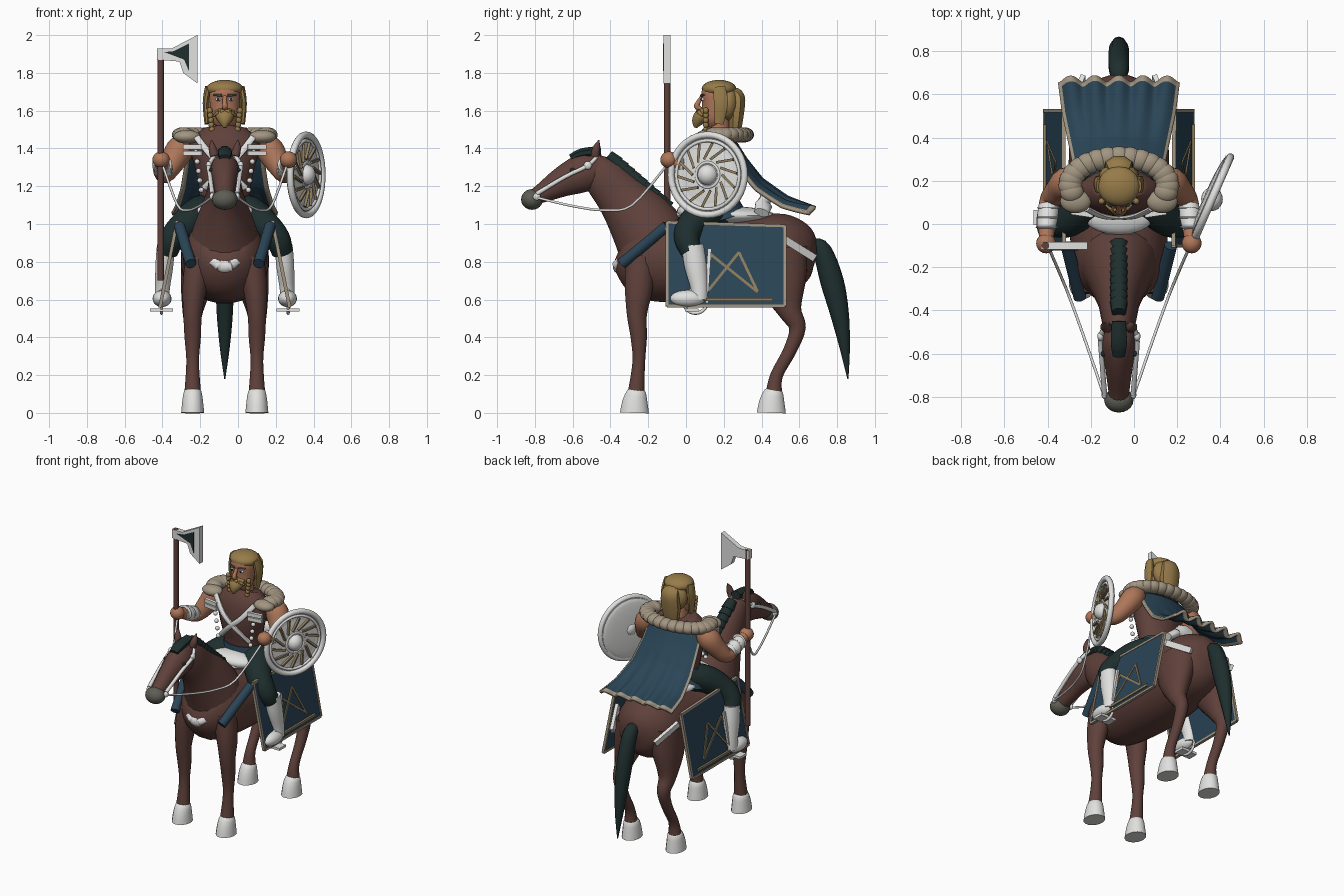
import bpy, bmesh
from math import sin, cos, pi, tau
from mathutils import Vector, Matrix

if "Cube" in bpy.data.objects:
    bpy.data.objects.remove(bpy.data.objects["Cube"])
CX = -0.07      # symmetry plane of horse and rider
made = []


def material(name, *rgb):
    m = bpy.data.materials.new(name)
    m.use_nodes = True
    m.diffuse_color = (*rgb, 1)
    m.node_tree.nodes["Principled BSDF"].inputs["Base Color"].default_value = (*rgb, 1)
    return m


BROWN = material("chestnut brown", .115, .052, .043)
BLUE = material("deep blue", .023, .059, .093)
DARK = material("dark green", .013, .028, .027)
WHITE = material("off white", .75, .75, .74)
BEIGE = material("beige trim", .36, .3, .22)
GOLD = material("golden hair", .31, .2, .068)
SKIN = material("tan skin", .42, .18, .1)
GREY = material("muzzle grey", .11, .11, .09)
BRASS = material("dull brass", .28, .21, .11)


def finish(bm, name, mat, mirror=False, extra=None):
    bmesh.ops.recalc_face_normals(bm, faces=bm.faces)
    me = bpy.data.meshes.new(name)
    bm.to_mesh(me)
    bm.free()
    me.materials.append(mat)
    if extra:
        me.materials.append(extra)
    ob = bpy.data.objects.new(name, me)
    ob.location.x = CX
    bpy.context.collection.objects.link(ob)
    if mirror:
        ob.modifiers.new("Mirror", 'MIRROR').use_clip = False
    made.append(ob)
    return ob


def tube(name, pts, mat, mirror=False, sides=16, steps=4):
    """Loft through rows of x, y, z, side radius, other radius."""
    rows = [Vector(p if len(p) == 5 else (*p, p[3])) for p in pts]
    path = []
    for i in range(len(rows) - 1):
        a, b, c, d = (rows[max(0, min(len(rows) - 1, i + k))] for k in (-1, 0, 1, 2))
        for s in range(steps):
            t = s / steps
            path.append(b + (c - a) * (t / 2) + (a * 2 - b * 5 + c * 4 - d) * (t * t / 2)
                        + (b * 3 - a - c * 3 + d) * (t ** 3 / 2))
    path.append(rows[-1])
    bm = bmesh.new()
    loops = []
    for i, p in enumerate(path):
        t = Vector((path[min(i + 1, len(path) - 1)] - path[max(i - 1, 0)])[:3]).normalized()
        ref = Vector((0, 1, 0)) if abs(t.x) > .9 else Vector((1, 0, 0))
        u = (ref - t * t.dot(ref)).normalized()
        v = t.cross(u)
        ang = [tau * (k + .5) / sides for k in range(sides)]
        loops.append([bm.verts.new(Vector(p[:3]) + u * cos(q) * max(p[3], .002)
                                   + v * sin(q) * max(p[4], .002)) for q in ang])
    for a, b in zip(loops, loops[1:]):
        for k in range(sides):
            bm.faces.new((a[k], a[k - 1], b[k - 1], b[k]))
    bm.faces.new(loops[0])
    bm.faces.new(loops[-1])
    return finish(bm, name, mat, mirror)


def bar(name, a, b, w, h, mat, mirror=False):
    return tube(name, [(*a, w, h), (*b, w, h)], mat, mirror, 4, 1)


def ball(name, c, r, mat, mirror=False, turn=Matrix()):
    bm = bmesh.new()
    bmesh.ops.create_uvsphere(bm, u_segments=20, v_segments=12, radius=1,
                              matrix=Matrix.Translation(c) @ turn @ Matrix.Diagonal((*r, 1)))
    return finish(bm, name, mat, mirror)


def plate(name, pts, depth, mat, mirror=False):
    bm = bmesh.new()
    f = bm.faces.new([bm.verts.new(p) for p in pts])
    ext = bmesh.ops.extrude_face_region(bm, geom=[f])
    bmesh.ops.translate(bm, vec=depth, verts=[e for e in ext["geom"] if isinstance(e, bmesh.types.BMVert)])
    return finish(bm, name, mat, mirror)


def ring(name, c, normal, big, small, mat):
    rot = Vector(normal).to_track_quat('Z', 'Y').to_euler()
    bpy.ops.mesh.primitive_torus_add(location=c, rotation=rot, major_radius=big, minor_radius=small,
                                     major_segments=40, minor_segments=12)
    ob = bpy.context.object
    ob.name = name
    ob.data.materials.append(mat)
    made.append(ob)


# Horse
tube("horse_body", [(0, -.355, .86, .04, .05), (0, -.325, .85, .13, .14), (0, -.22, .83, .205, .225),
                    (0, -.03, .81, .23, .23), (0, .18, .8, .235, .22), (0, .4, .83, .23, .22),
                    (0, .55, .85, .21, .205), (0, .65, .86, .13, .14), (0, .69, .86, .04, .05)], BROWN, sides=24)
tube("horse_neck", [(0, -.15, .83, .19, .19), (0, -.185, .93, .18, .195), (0, -.25, 1.03, .145, .175),
                    (0, -.35, 1.15, .1, .132), (0, -.44, 1.25, .08, .11), (0, -.5, 1.3, .06, .08)], BROWN, sides=20)
tube("horse_head", [(0, -.44, 1.32, .05, .05), (0, -.5, 1.285, .075, .095), (0, -.57, 1.26, .08, .1),
                    (0, -.66, 1.22, .065, .08), (0, -.75, 1.17, .052, .056), (0, -.81, 1.14, .045, .04)], BROWN)
ball("muzzle", (0, -.815, 1.13), (.068, .058, .055), GREY)
tube("horse_ear", [(.055, -.48, 1.36, .025), (.065, -.475, 1.4, .022), (.07, -.46, 1.445, .003)], BROWN, True, 8)
ball("horse_eye", (.072, -.6, 1.285), (.011, .014, .012), DARK, True)
tube("forelock", [(0, -.61, 1.35, .03, .02), (0, -.55, 1.375, .04, .028), (0, -.45, 1.385, .035, .03)], DARK, sides=8)
for i in range(9):      # mane in overlapping tufts
    t = i / 8
    y, z = -.385 + .27 * t, 1.345 - .235 * t
    tube(f"mane_tuft_{i}", [(0, y - .025, z + .02, .034, .03), (0, y + .025, z - .025, .044, .04)], DARK, sides=8)
tube("tail", [(0, .67, .89, .035), (0, .72, .86, .048, .05), (0, .772, .7, .05, .062), (0, .812, .53, .045, .05),
              (0, .84, .35, .028, .028), (0, .857, .18, .003)], DARK, sides=10)
tube("horse_front_leg", [(.13, -.24, .82, .08, .08), (.16, -.25, .66, .065, .075), (.17, -.26, .52, .05, .054),
                         (.17, -.25, .4, .044, .044), (.17, -.25, .27, .034, .034), (.17, -.265, .1, .045, .045)],
     BROWN, True)
tube("horse_hind_leg", [(.12, .48, .85, .11, .17), (.15, .51, .68, .085, .13), (.17, .55, .54, .055, .065),
                        (.17, .59, .45, .042, .045), (.17, .55, .33, .034, .036), (.17, .48, .2, .032, .034),
                        (.17, .465, .1, .045, .045)], BROWN, True)
for part, y in (("front", -.27), ("hind", .455)):
    tube(part + "_hoof", [(.17, y + .012, .13, .025, .03), (.17, y + .01, .115, .046, .05),
                          (.17, y, .06, .056, .068), (.17, y - .003, 0, .062, .078)], WHITE, True, steps=2)

# Caparison panels with trim and angular ornament
def on_panel(y, z, out=0):
    return (.25 + (1 - z) * .2 + out, y, z)


corners = [(-.1, 1.01), (.525, .99), (.525, .565), (-.1, .565)]
plate("side_cloth", [on_panel(y, z) for y, z in corners], (.01, 0, 0), BLUE, True)
for i in range(4):
    bar(f"cloth_trim_{i}", on_panel(*corners[i - 1], .005), on_panel(*corners[i], .005), .013, .011, BEIGE, True)
design = [(.12, .65), (.28, .85), (.38, .64), (.13, .84), (.1, .68)]
for i, (a, b) in enumerate(zip(design, design[1:])):
    bar(f"cloth_ornament_{i}", on_panel(*a, .011), on_panel(*b, .011), .006, .01, BRASS, True)
bar("cloth_rod", on_panel(.08, .6, .015), on_panel(.46, .6, .015), .01, .012, BRASS, True)
tube("breast_roll", [(.24, -.1, .99, .03), (.18, -.34, .79, .03)], BLUE, True, 12, 1)
tube("breast_crescent", [(-.065, -.355, .81, .025, .01), (-.035, -.36, .785, .028, .03),
                         (0, -.36, .775, .028, .036), (.035, -.36, .785, .028, .03),
                         (.065, -.355, .81, .025, .01)], WHITE, sides=10)
bar("rump_strap", (.235, .52, .92), (.165, .68, .82), .016, .028, WHITE, True)

# Saddle
ball("saddle_seat", (0, .2, 1.045), (.17, .27, .05), WHITE)
ball("saddle_front", (0, .04, 1.065), (.165, .09, .05), WHITE)
tube("saddle_back", [(-.13, .4, 1.06, .025, .04), (0, .42, 1.13, .03, .05), (.13, .4, 1.06, .025, .04)], WHITE)

# Bridle and reins
tube("cheek_strap", [(.066, -.79, 1.16, .013), (.078, -.64, 1.25, .012), (.084, -.52, 1.31, .012),
                     (.05, -.46, 1.37, .01)], WHITE, True, 8)
ball("bridle_stud", (.085, -.52, 1.31), (.015, .022, .022), WHITE, True)
ball("bit_ring", (.067, -.79, 1.145), (.014, .02, .02), WHITE, True)
tube("rein", [(.07, -.79, 1.14, .007), (.135, -.6, 1.095, .007), (.195, -.43, 1.073, .007),
              (.25, -.285, 1.1, .007), (.325, -.11, 1.3, .007)], WHITE, True, 8)

# Rider body
tube("rider_tunic", [(0, .17, 1.04, .15, .11), (0, .16, 1.16, .135, .1), (0, .15, 1.3, .16, .115),
                     (0, .16, 1.42, .19, .11), (0, .18, 1.5, .12, .08)], BROWN, sides=20)
tube("blue_sash", [(0, .19, 1.02, .19, .14), (0, .17, 1.09, .16, .125), (0, .165, 1.15, .145, .112)], BLUE, steps=2)
tube("chest_strap", [(.15, .07, 1.46, .018, .012), (.07, .035, 1.36, .018, .012), (-.02, .035, 1.28, .018, .012),
                     (-.11, .07, 1.19, .018, .012)], WHITE, True, 8)
for i in range(2):
    bar(f"shoulder_buckle_{i}", (.12, .04, 1.375 + .032 * i), (.22, .055, 1.375 + .032 * i), .016, .018, WHITE, True)
for i in range(5):
    ball(f"tunic_stud_{i}", (.125 + .007 * i, .06, 1.18 + .05 * i), (.014, .014, .014), WHITE, True)
tube("arm", [(.2, .2, 1.44, .055), (.24, .19, 1.39, .074), (.28, .155, 1.32, .063), (.317, .11, 1.265, .05),
             (.33, .04, 1.285, .045), (.336, -.07, 1.335, .034)], SKIN, True)
tube("bracer", [(.325, .085, 1.275, .047), (.33, .03, 1.295, .049), (.337, -.03, 1.32, .041)], WHITE, True, steps=2)
for i in range(3):
    ball(f"bracer_band_{i}", (.326 + .003 * i, .075 - .045 * i, 1.28 + .018 * i), (.053, .01, .051), WHITE, True)
ball("hand", (.337, -.09, 1.34), (.046, .046, .044), SKIN, True)
tube("trouser_leg", [(.07, .19, 1.08, .09), (.145, .1, 1.05, .09), (.22, .025, .985, .08), (.28, .005, .92, .068),
                     (.305, .03, .85, .056)], DARK, True)
tube("boot_shaft", [(.312, .035, .885, .048, .06), (.32, .05, .78, .048, .06), (.33, .07, .66, .04, .046),
                    (.332, .07, .6, .04, .045)], WHITE, True)
ball("boot_foot", (.332, .01, .605), (.05, .095, .045), WHITE, True)
bar("stirrup_strap", (.31, .125, .87), (.34, .11, .64), .01, .014, WHITE, True)
for s in (-1, 1):
    ring(f"stirrup_{s}", (CX + .335 * s, .05, .59), (1, 0, 0), .062, .009, WHITE)
bar("stirrup_tread", (.275, .03, .545), (.395, .03, .545), .05, .012, WHITE, True)

# Rider head
tube("neck", [(0, .18, 1.45, .06), (0, .17, 1.58, .055)], SKIN, steps=1)
tube("face", [(0, .15, 1.51, .04, .04), (0, .15, 1.55, .07, .065), (0, .155, 1.63, .08, .072),
              (0, .158, 1.7, .08, .076), (0, .165, 1.74, .05, .05)], SKIN)
ball("hair_cap", (0, .175, 1.715), (.098, .092, .048), GOLD)
ball("hair_back", (0, .225, 1.64), (.092, .055, .095), GOLD)
tube("hair_side", [(.088, .175, 1.725, .018, .035), (.102, .185, 1.64, .016, .04), (.095, .175, 1.53, .013, .025)],
     GOLD, True, 8)
tube("ponytail", [(0, .24, 1.7, .045, .03), (0, .27, 1.67, .065, .045), (0, .267, 1.58, .07, .042),
                  (0, .26, 1.5, .055, .035)], GOLD, sides=8)
for i in range(5):
    ball(f"braid_knot_{i}", (.08 - .003 * i, .105, 1.6 - .025 * i), (.015, .015, .017), GOLD, True)
tube("beard", [(0, .115, 1.6, .055, .025), (0, .08, 1.57, .05, .038), (0, .06, 1.54, .032, .03),
               (0, .05, 1.51, .008)], GOLD, sides=10)
tube("moustache", [(.001, .065, 1.598, .011), (.03, .068, 1.592, .012), (.06, .088, 1.572, .005)], GOLD, True, 8)
tube("nose", [(0, .085, 1.675, .011), (0, .066, 1.645, .013), (0, .057, 1.622, .016), (0, .08, 1.608, .012)],
     SKIN, sides=8)
ball("eye", (.034, .09, 1.66), (.016, .01, .009), WHITE, True)
ball("pupil", (.034, .081, 1.66), (.007, .004, .007), DARK, True)
tube("eyebrow", [(.015, .08, 1.68, .007), (.06, .096, 1.684, .005)], GREY, True, 6, 1)

# Fur collar with larger tufts at its open ends
for i in range(17):
    q = pi * (-.08 + 1.16 * i / 16)
    ball(f"collar_fur_{i}", (.225 * cos(q), .18 + .13 * sin(q), 1.472), (.055, .05, .04), BEIGE)
ball("collar_end", (.2, .105, 1.462), (.072, .055, .036), BEIGE, True)

# Cape: folds deepen towards the hem, border faces take the trim colour
drape = [(.25, 1.45, .2), (.315, 1.345, .21), (.4, 1.235, .23), (.53, 1.135, .26), (.67, 1.07, .28)]


def cape_point(u, v):
    k = min(int(v * 4), 3)
    y, z, w = Vector(drape[k]).lerp(Vector(drape[k + 1]), v * 4 - k)
    wave = .016 * v ** 3 * cos(u * 5 * pi)
    return (u * w, y + wave - .06 * u * u * (1 - v), z + wave - .2 * u * u * v * (1 - v))


bm = bmesh.new()
NU, NV = 60, 24
grid = [[bm.verts.new(cape_point(2 * i / NU - 1, j / NV)) for i in range(NU + 1)] for j in range(NV + 1)]
for j in range(NV):
    for i in range(NU):
        f = bm.faces.new((grid[j][i], grid[j][i + 1], grid[j + 1][i + 1], grid[j + 1][i]))
        f.material_index = int(i < 2 or i >= NU - 2 or j == NV - 1)
cape = finish(bm, "cape", BLUE, extra=BEIGE)
solid = cape.modifiers.new("Thickness", 'SOLIDIFY')
solid.thickness, solid.offset = .018, 0

# Shield
centre, normal = Vector((.35, .12, 1.26)), Vector((.917, -.4, 0))
turn = normal.to_track_quat('Z', 'Y').to_matrix().to_4x4()
place = Matrix.Translation(centre - Vector((CX, 0, 0))) @ turn
bm = bmesh.new()
bmesh.ops.create_cone(bm, cap_ends=True, segments=40, radius1=.21, radius2=.21, depth=.02, matrix=place)
finish(bm, "shield_disc", WHITE)
ball("shield_back", place @ Vector((0, 0, -.005)), (.21, .21, .022), WHITE, turn=turn)
for n, big, small in (("rim", .212, .018), ("inner_ring", .182, .009), ("boss_ring", .066, .008)):
    ring("shield_" + n, centre + normal * .012, normal, big, small, WHITE)
for i in range(14):
    q = tau * i / 14
    a, b = (place @ Vector((r * cos(q + d), r * sin(q + d), .018)) for r, d in ((.085, 0), (.17, -.4)))
    bar(f"shield_spoke_{i}", a, b, .01, .01, BRASS)
ball("shield_boss", place @ Vector((0, 0, .012)), (.05, .055, .055), WHITE)

# Long axe
AX = -.41 - CX
tube("axe_pole", [(AX, -.1, .7, .018), (AX, -.1, 1.93, .018)], BROWN, sides=12, steps=1)
blade = [(-.43, 1.93), (-.35, 1.93), (-.215, 2), (-.215, 1.745), (-.25, 1.77), (-.29, 1.8), (-.31, 1.86), (-.43, 1.87)]
plate("axe_blade", [(x - CX, -.118, z) for x, z in blade], (0, .035, 0), WHITE)
inlay = [(-.39, 1.91), (-.34, 1.915), (-.26, 1.955), (-.26, 1.81), (-.285, 1.87), (-.35, 1.895)]
plate("axe_inlay", [(x - CX, -.122, z) for x, z in inlay], (0, .006, 0), DARK)

# Smooth shading with kept edges
bpy.ops.object.select_all(action='DESELECT')
for ob in made:
    ob.select_set(True)
bpy.context.view_layer.objects.active = made[0]
bpy.ops.object.shade_smooth_by_angle(angle=.85)
